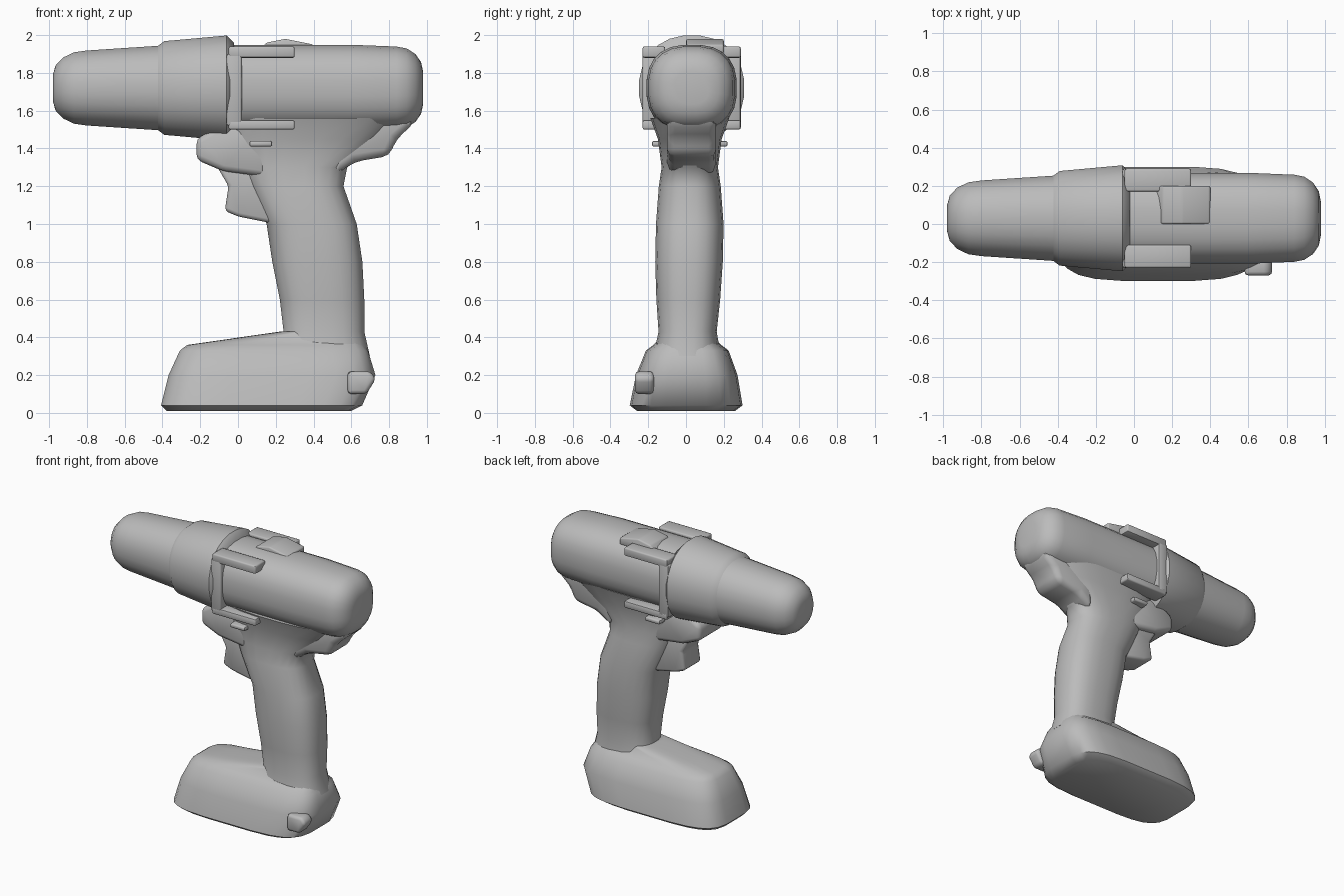
import bpy, bmesh, math
from mathutils import Vector

cube = bpy.data.objects.get("Cube")
if cube:
    bpy.data.objects.remove(cube, do_unlink=True)

grey = bpy.data.materials.new("plain grey")
grey.use_nodes = True
colour = (.5, .5, .5, 1)
grey.diffuse_color = colour
grey.node_tree.nodes["Principled BSDF"].inputs["Base Color"].default_value = colour

BARREL_HEIGHT = 1.72
BARREL_SHIFT = .03
GRIP_SHIFT = .02


def finish(name, bm):
    """Turn the bmesh into a smooth shaded object with sharp edges kept."""
    bmesh.ops.recalc_face_normals(bm, faces=bm.faces)
    mesh = bpy.data.meshes.new(name)
    bm.to_mesh(mesh)
    bm.free()
    mesh.materials.append(grey)
    part = bpy.data.objects.new(name, mesh)
    bpy.context.collection.objects.link(part)
    bpy.ops.object.select_all(action='DESELECT')
    part.select_set(True)
    bpy.context.view_layer.objects.active = part
    bpy.ops.object.shade_smooth_by_angle(angle=math.radians(45))


def rounded(angle, power):
    """Point on a unit superellipse."""
    def bend(value):
        return math.copysign(abs(value) ** (2 / power), value)
    return bend(math.cos(angle)), bend(math.sin(angle))


def loft(name, rings, power, sides=24):
    """Skin rings given as (centre, half width vector, half height vector)."""
    bm = bmesh.new()
    skin = []
    for centre, wide, high in rings:
        ring = []
        for i in range(sides):
            u, v = rounded(math.tau * (i + .5) / sides, power)
            ring.append(bm.verts.new(centre + wide * u + high * v))
        skin.append(ring)
    for low, top in zip(skin, skin[1:]):
        for i in range(sides):
            j = (i + 1) % sides
            bm.faces.new((low[i], low[j], top[j], top[i]))
    bm.faces.new(skin[0])
    bm.faces.new(skin[-1])
    finish(name, bm)


def barrel(name, sections, power=2.2, squash=1, drop=0):
    """Part along x, from (position, radius) pairs."""
    loft(name, [(Vector((x, BARREL_SHIFT, BARREL_HEIGHT - drop)),
                 Vector((0, radius, 0)),
                 Vector((0, 0, radius * squash))) for x, radius in sections], power)


def column(name, sections, power):
    """Part along z, from (height, low x, high x, half thickness)."""
    loft(name, [(Vector(((front + back) / 2, GRIP_SHIFT * min(z, 1), z)),
                 Vector(((back - front) / 2, 0, 0)),
                 Vector((0, thick, 0))) for z, front, back, thick in sections], power)


def dome(shoulder, radius, tip, tip_radius, steps=4):
    """Sections of a rounded end that stops in a small flat tip."""
    turns = [math.pi / 2 * i / steps for i in range(steps + 1)]
    return [(shoulder + (tip - shoulder) * math.sin(t),
             tip_radius + (radius - tip_radius) * math.cos(t)) for t in turns]


def prism(name, outline, middle, half, bevel):
    """Side outline in x and z, thickened evenly about a middle y."""
    bm = bmesh.new()
    face = bm.faces.new([bm.verts.new((x, middle - half, z)) for x, z in outline])
    grown = bmesh.ops.extrude_face_region(bm, geom=[face])["geom"]
    moved = [v for v in grown if isinstance(v, bmesh.types.BMVert)]
    bmesh.ops.translate(bm, verts=moved, vec=(0, half * 2, 0))
    bmesh.ops.bevel(bm, geom=bm.edges[:], offset=bevel, segments=2,
                    profile=.5, affect='EDGES')
    finish(name, bm)


def block(name, left, right, bottom, top, middle, half):
    outline = [(left, bottom), (right, bottom), (right, top), (left, top)]
    prism(name, outline, middle, half, bevel=.01)


# Barrel: chuck, clutch collar and motor housing
barrel("chuck", [(-.35, .23)] + dome(-.8, .2, tip=-.98, tip_radius=.07))
barrel("clutch_collar", [(-.43, .22), (-.39, .25), (-.06, .28), (-.02, .24)])
barrel("motor_housing", [(-.1, .24), (.6, .24)]
       + dome(.84, .23, tip=.98, tip_radius=.09), power=2.5, squash=.96)

# Brackets around the recessed panel on each side
for side, sign in (("right", -1), ("left", 1)):
    middle = BARREL_SHIFT + sign * .2
    block(f"{side}_upper_rail", -.05, .3, 1.88, 1.94, middle, half=.06)
    block(f"{side}_lower_rail", -.05, .3, 1.5, 1.55, middle, half=.06)
    block(f"{side}_bracket_post", -.06, .02, 1.52, 1.9, middle, half=.06)

# Low ridge on top of the housing
prism("top_ridge", [(.1, 1.9), (.4, 1.9), (.4, 1.95), (.25, 1.98), (.15, 1.96)],
      middle=.1, half=.1, bevel=.01)

# Grip, flaring into the housing
column("grip", [
    (.3, .2, .7, .18),
    (.43, .24, .67, .155),
    (.6, .22, .67, .17),
    (.8, .18, .66, .18),
    (1, .15, .63, .18),
    (1.2, .05, .56, .165),
    (1.3, 0, .58, .15),
    (1.45, -.1, .78, .17),
    (1.56, -.1, .86, .21)], power=2.6)

# Rear shoulder under the housing
prism("rear_shoulder", [(.5, 1.25), (.62, 1.33), (.8, 1.36), (.84, 1.45),
                        (.94, 1.54), (.8, 1.65), (.5, 1.65)],
      middle=BARREL_SHIFT, half=.13, bevel=.04)

# Trigger and the block above it
prism("trigger_block", [(-.22, 1.34), (-.08, 1.28), (.15, 1.25),
                        (.15, 1.52), (-.1, 1.52), (-.22, 1.45)],
      middle=GRIP_SHIFT, half=.14, bevel=.03)
prism("trigger", [(-.05, 1.2), (-.07, 1.07), (0, 1.04),
                  (.2, 1), (.2, 1.32), (-.12, 1.32)],
      middle=GRIP_SHIFT, half=.1, bevel=.02)

# Direction switch poking out of both sides
block("direction_switch", .06, .18, 1.41, 1.44, GRIP_SHIFT, half=.2)

# Battery foot, stepping up towards the grip
column("battery_foot", [
    (.01, -.38, .6, .26),
    (.04, -.41, .66, .3),
    (.2, -.37, .73, .27),
    (.33, -.31, .69, .22),
    (.36, -.27, .67, .18),
    (.39, -.06, .66, .15),
    (.43, .22, .65, .13)], power=4)

# Small latch spur on the rear corner of the foot
prism("latch_spur", [(.58, .1), (.68, .1), (.73, .18), (.7, .22), (.58, .22)],
      middle=-.22, half=.05, bevel=.02)
